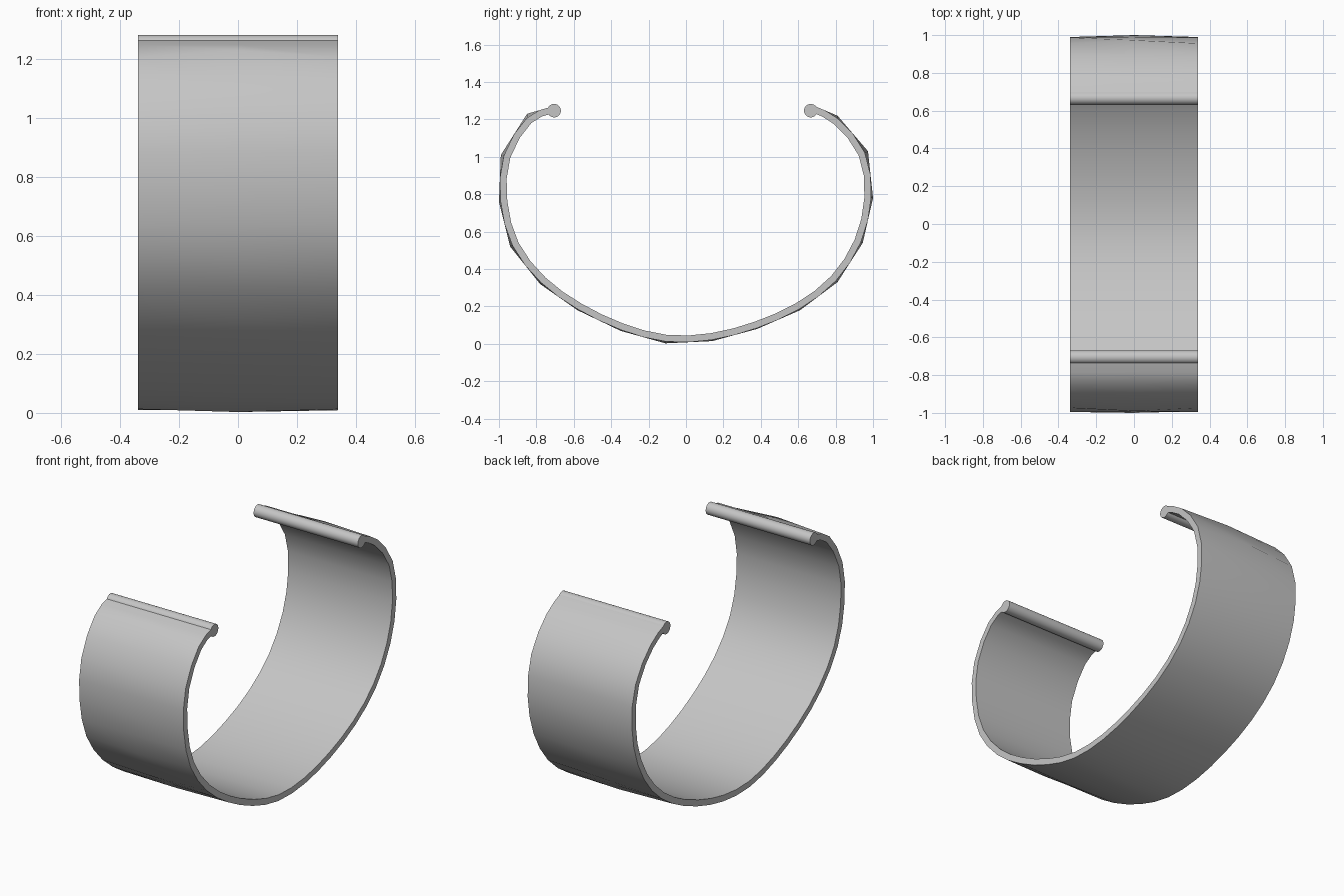
import bpy, bmesh, math
from mathutils import Vector

if "Cube" in bpy.data.objects:
    bpy.data.objects.remove(bpy.data.objects["Cube"], do_unlink=True)

HALF_WIDTH = 0.34
THICKNESS = 0.036
BEAD_RADIUS = 0.036

metal = bpy.data.materials.new("plain grey metal")
metal.use_nodes = True
grey = (0.56, 0.56, 0.56, 1)
metal.diffuse_color = grey
metal.node_tree.nodes["Principled BSDF"].inputs["Base Color"].default_value = grey

# Crown of the band along its middle, as (y, z) from front tip to back tip
crown = [Vector(p) for p in (
    (-0.72, 1.268), (-0.85, 1.23), (-0.99, 1.01), (-1.0, 0.76), (-0.94, 0.52),
    (-0.78, 0.32), (-0.58, 0.18), (-0.35, 0.07), (-0.11, 0.003), (0.14, 0.015),
    (0.38, 0.08), (0.61, 0.18), (0.81, 0.33), (0.945, 0.54), (1.0, 0.78),
    (0.973, 1.03), (0.81, 1.22), (0.68, 1.275))]

# Add chord midpoints; the edge curve rounds off each crown corner
middle, edge = [crown[0]], [crown[0]]
for i in range(1, len(crown)):
    mid = (crown[i - 1] + crown[i]) / 2
    middle.append(mid)
    edge.append(mid)
    middle.append(crown[i])
    if i < len(crown) - 1:
        edge.append(crown[i] / 2 + (mid + (crown[i] + crown[i + 1]) / 2) / 4)
    else:
        edge.append(crown[i])


def inner_point(i):
    """Offset the edge curve towards the inside of the band."""
    t = (edge[min(i + 1, len(edge) - 1)] - edge[max(i - 1, 0)]).normalized()
    return edge[i] + Vector((-t.y, t.x)) * THICKNESS


# Open band, slightly crowned across its width outside and flat inside
bm = bmesh.new()
rings = []
for i in range(len(edge)):
    inside = inner_point(i)
    section = ((-HALF_WIDTH, edge[i]), (0, middle[i]), (HALF_WIDTH, edge[i]),
               (HALF_WIDTH, inside), (-HALF_WIDTH, inside))
    rings.append([bm.verts.new((x, p.x, p.y)) for x, p in section])
for a, b in zip(rings, rings[1:]):
    for j in range(5):
        k = (j + 1) % 5
        bm.faces.new((a[j], a[k], b[k], b[j]))
bm.faces.new(rings[0])
bm.faces.new(rings[-1])
bmesh.ops.recalc_face_normals(bm, faces=bm.faces)
for f in bm.faces:
    f.smooth = True
# Keep the side rims and the tips crisp
for e in bm.edges:
    if len(e.link_faces) == 2 and e.calc_face_angle() > math.radians(60):
        e.smooth = False
mesh = bpy.data.meshes.new("cuff_band")
bm.to_mesh(mesh)
bm.free()
mesh.materials.append(metal)
bpy.context.collection.objects.link(bpy.data.objects.new("cuff_band", mesh))

# Rounded bead along each tip
for name, y in (("front_bead", -0.705), ("back_bead", 0.667)):
    bpy.ops.mesh.primitive_cylinder_add(
        vertices=32, radius=BEAD_RADIUS, depth=2 * HALF_WIDTH,
        location=(0, y, 1.247), rotation=(0, math.pi / 2, 0))
    bead = bpy.context.object
    bead.name = name
    bead.data.materials.append(metal)
    bpy.ops.object.shade_smooth_by_angle(angle=math.radians(40))
